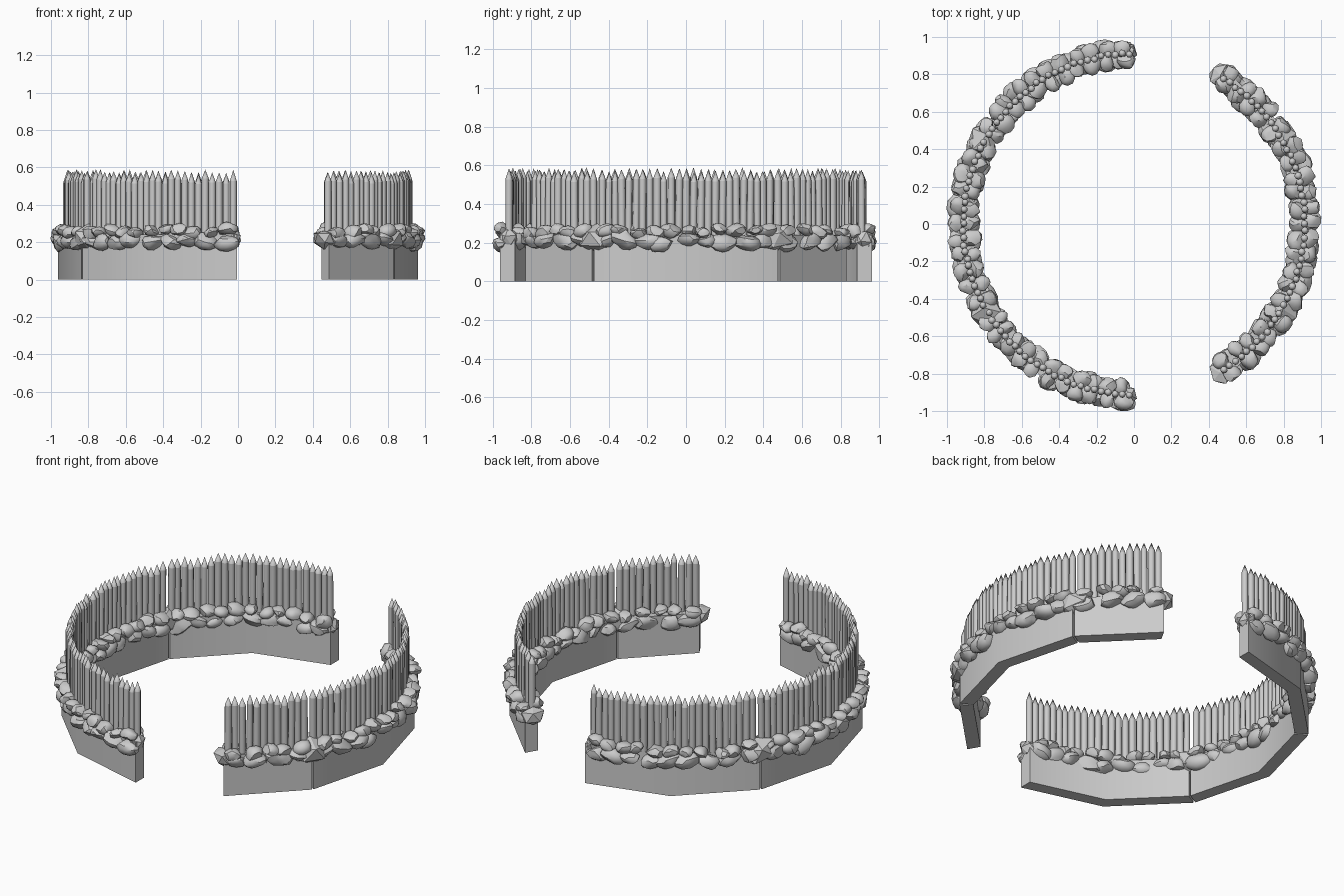
import bpy, bmesh, random
from math import radians, sin, cos, pi
from mathutils import Matrix, Vector

cube = bpy.data.objects.get("Cube")
if cube:
    bpy.data.objects.remove(cube, do_unlink=True)

rng = random.Random(7)
INNER, OUTER, WALL_TOP = 0.885, 0.962, 0.24
STAKE_RING = 0.913

GREY = (0.6, 0.6, 0.6, 1)
stone_grey = bpy.data.materials.new("plain_grey")
stone_grey.use_nodes = True
stone_grey.diffuse_color = GREY
stone_grey.node_tree.nodes["Principled BSDF"].inputs["Base Color"].default_value = GREY


def polar(radius, degrees, z=0.0):
    a = radians(degrees)
    return Vector((radius * cos(a), radius * sin(a), z))


def finish(bm, name, smooth_angle=None):
    bmesh.ops.recalc_face_normals(bm, faces=bm.faces[:])
    mesh = bpy.data.meshes.new(name)
    bm.to_mesh(mesh)
    bm.free()
    mesh.materials.append(stone_grey)
    obj = bpy.data.objects.new(name, mesh)
    bpy.context.collection.objects.link(obj)
    if smooth_angle:
        bpy.ops.object.select_all(action='DESELECT')
        obj.select_set(True)
        bpy.context.view_layer.objects.active = obj
        bpy.ops.object.shade_smooth_by_angle(angle=radians(smooth_angle))
    return obj


# Low earth wall, made of straight blocks that meet at each listed angle
def wall(name, angles):
    bm = bmesh.new()
    rings = [[bm.verts.new(polar(r, a, z)) for r, z in
              ((INNER, 0), (OUTER, 0), (OUTER, WALL_TOP), (INNER, WALL_TOP))]
             for a in angles]
    for p, q in zip(rings, rings[1:]):
        for i in range(4):
            j = (i + 1) % 4
            bm.faces.new((p[i], p[j], q[j], q[i]))
    bm.faces.new(rings[0])
    bm.faces.new(rings[-1])
    finish(bm, name, 40)


# Row of sharpened stakes
def stakes(name, start, end):
    bm = bmesh.new()
    count = round((end - start) / 2.35)
    for i in range(count):
        a = start + (end - start) * (i + 0.5) / count
        top = rng.uniform(0.565, 0.59)
        tip = rng.uniform(0.045, 0.06)
        low = 0.18
        radius = rng.uniform(0.018, 0.0205)
        shaft = top - tip - low
        base = (Matrix.Translation(polar(STAKE_RING + rng.uniform(-0.005, 0.005), a, low))
                @ Matrix.Rotation(rng.uniform(-0.012, 0.012), 4, 'X')
                @ Matrix.Rotation(rng.uniform(0, pi), 4, 'Z'))
        bmesh.ops.create_cone(bm, segments=8, radius1=radius, radius2=radius, depth=shaft,
                              matrix=base @ Matrix.Translation((0, 0, shaft / 2)))
        bmesh.ops.create_cone(bm, segments=8, radius1=radius, radius2=0, depth=tip,
                              matrix=base @ Matrix.Translation((0, 0, shaft + tip / 2)))
    finish(bm, name, 50)


# Boulder: a ball with random flat cuts, stretched along the ring
def rock(bm, radius, angle, z, size, detail=2, cuts=7):
    verts = bmesh.ops.create_icosphere(bm, subdivisions=detail, radius=1)["verts"]
    for _ in range(cuts):
        n = Vector([rng.gauss(0, 1) for _ in range(3)]).normalized()
        depth = rng.uniform(0.65, 0.85)
        for v in verts:
            over = v.co.dot(n) - depth
            if over > 0:
                v.co -= n * over
    turn = Matrix.Rotation(radians(angle), 4, 'Z')
    tilt = Matrix.Rotation(rng.uniform(-0.35, 0.35), 4, 'X')
    m = Matrix.Translation(polar(radius, angle, z)) @ turn @ tilt @ Matrix.Diagonal((*size, 1))
    bmesh.ops.transform(bm, matrix=m, verts=verts)


# Two courses of boulders on both faces of the wall
def boulders(name, start, end):
    bm = bmesh.new()
    for radius in (0.95, 0.875):
        for z, pitch, length, height in ((0.205, 6.6, 0.072, 0.046), (0.258, 5.4, 0.052, 0.036)):
            count = round((end - start) / pitch)
            for i in range(count):
                a = start + (end - start) * (i + 0.5 + rng.uniform(-0.2, 0.2)) / count
                s = rng.uniform(0.8, 1.15)
                rock(bm, radius + rng.uniform(-0.008, 0.008), a, z + rng.uniform(-0.012, 0.012),
                     (0.053 * rng.uniform(0.85, 1.05), length * s, height * s))
    finish(bm, name, 32)


# Angular block that covers a joint between wall sections
def joint_block(name, angle, size):
    bm = bmesh.new()
    rock(bm, 0.918, angle, 0.22, size, detail=1, cuts=4)
    finish(bm, name)


SECTIONS = {
    "east": (-30, 0, 30),
    "north_east_end": (30, 60),
    "north_west": (90, 120, 150),
    "west": (150, 180, 210),
    "south_west": (210, 240, 270),
    "south_east_end": (300, 330),
}
for label, angles in SECTIONS.items():
    first, last = angles[0], angles[-1]
    wall(label + "_wall", (first + 0.3, *angles[1:-1], last - 0.3))
    stakes(label + "_stakes", first + 0.4, last - 0.4)
    boulders(label + "_boulders", first + 0.8, last - 0.8)

for a in (30, 150, 210, 330):
    joint_block(f"joint_block_{a}", a, (0.095, 0.115, 0.08))
for a in (92, 268):
    joint_block(f"end_block_{a}", a, (0.055, 0.05, 0.06))
for a in (60, 300):
    joint_block(f"end_block_{a}", a, (0.075, 0.06, 0.06))
